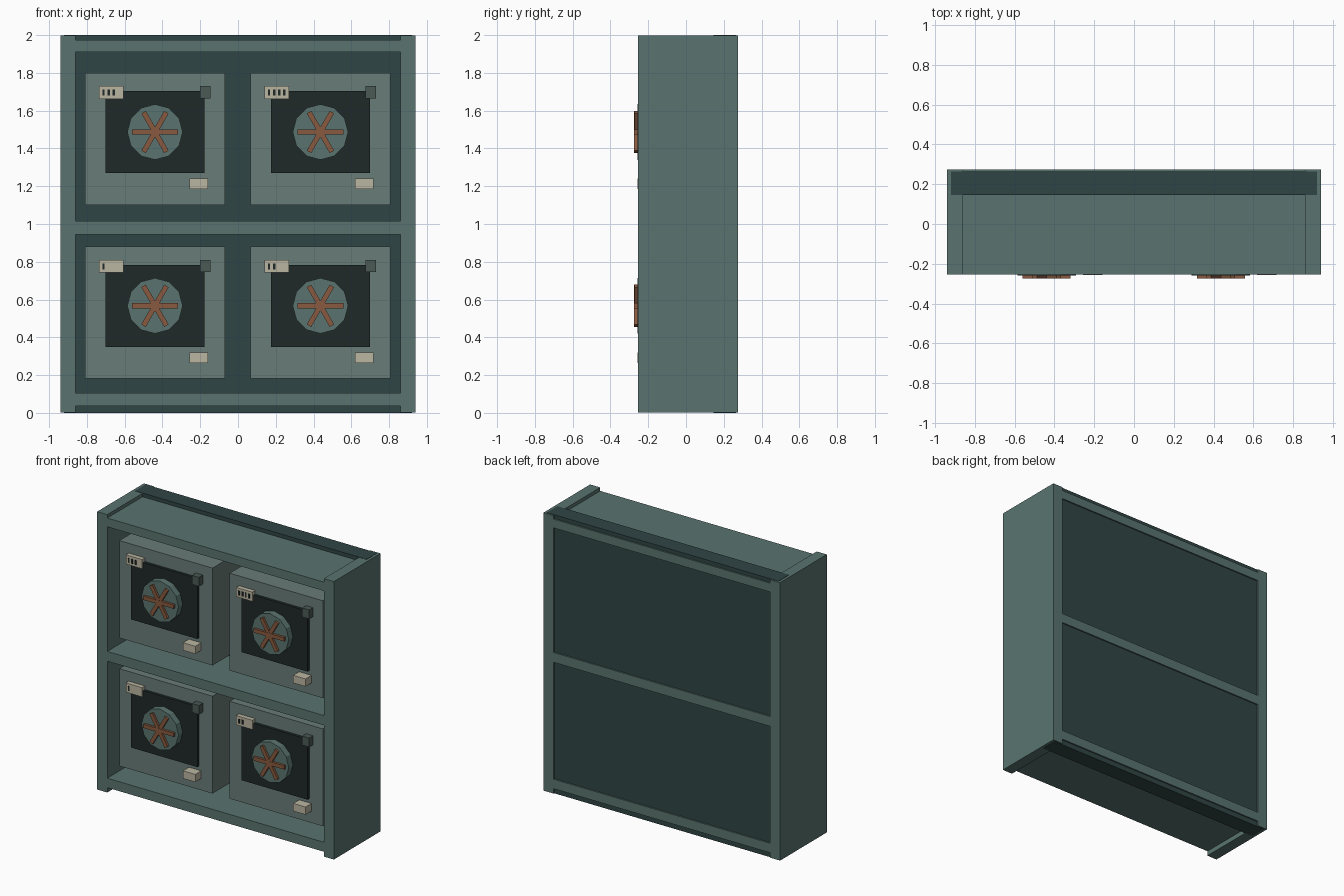
import bpy
from math import pi

if "Cube" in bpy.data.objects:
    bpy.data.objects.remove(bpy.data.objects["Cube"])


def mat(name, r, g, b):
    m = bpy.data.materials.new(name)
    m.diffuse_color = (r, g, b, 1)
    m.use_nodes = True
    m.node_tree.nodes["Principled BSDF"].inputs["Base Color"].default_value = m.diffuse_color
    return m


TEAL = mat("teal_paint", 0.10, 0.175, 0.16)
DARK = mat("dark_teal", 0.03, 0.06, 0.06)
GREY = mat("drawer_grey", 0.14, 0.20, 0.185)
BLACK = mat("black", 0.014, 0.022, 0.022)
RUST = mat("copper", 0.25, 0.10, 0.05)
CREAM = mat("cream", 0.50, 0.47, 0.36)
LATCH = mat("latch_grey", 0.07, 0.10, 0.09)


def box(name, x, y, z, m, rot=0):
    """Box from (min, max) ranges, optionally turned about the y axis."""
    bpy.ops.mesh.primitive_cube_add(
        size=1, location=(sum(x) / 2, sum(y) / 2, sum(z) / 2), rotation=(0, rot, 0))
    o = bpy.context.object
    o.name = name
    o.scale = (x[1] - x[0], y[1] - y[0], z[1] - z[0])
    o.data.materials.append(m)
    return o


# Cabinet: side panels, shelves, back panel
F, B = -0.255, 0.275
for s, n in ((-1, "left"), (1, "right")):
    box(n + "_side_panel", sorted((s * 0.86, s * 0.94)), (F, B), (0.002, 1.998), TEAL)
for n, z in (("bottom", (0.037, 0.105)), ("middle", (0.945, 1.015)), ("top", (1.91, 1.973))):
    box(n + "_shelf", (-0.86, 0.86), (F, B), z, TEAL)
box("back_panel", (-0.92, 0.92), (0.145, 0.265), (0, 2), DARK)


def unit(dx, dz, bars):
    """One wall-mounted unit with dial; (dx, dz) is the dial centre."""
    def part(name, x, y, z, m, rot=0):
        return box(name, (dx + x[0], dx + x[1]), y, (dz + z[0], dz + z[1]), m, rot)

    part("unit_body", (-0.37, 0.37), (-0.19, 0.16), (-0.386, 0.313), GREY)
    part("unit_face", (-0.263, 0.263), (-0.21, -0.18), (-0.217, 0.217), BLACK)
    # Dial disc and its three crossed bars
    bpy.ops.mesh.primitive_cylinder_add(
        vertices=12, radius=0.147, depth=0.062, location=(dx, -0.227, dz), rotation=(pi / 2, 0, 0))
    disc = bpy.context.object
    disc.name = "dial_disc"
    disc.data.materials.append(TEAL)
    for i in range(3):
        part("dial_spoke", (-0.121, 0.121), (-0.275 + i * 0.0007, -0.24),
             (-0.0135, 0.0135), RUST, i * pi / 3)
    # Number plate with tally marks, latch and label block
    part("tally_plate", (-0.296, -0.167), (-0.222, -0.18), (0.176, 0.243), CREAM)
    for i in range(bars):
        x = -0.272 + i * 0.027
        part("tally_mark", (x - 0.006, x + 0.006), (-0.226, -0.21), (0.193, 0.225), BLACK)
    part("latch", (0.238, 0.293), (-0.235, -0.18), (0.178, 0.243), LATCH)
    part("label_block", (0.182, 0.28), (-0.257, -0.18), (-0.302, -0.247), CREAM)


for row in range(2):
    for col in range(2):
        unit(-0.4395 + col * 0.876, 0.567 + row * 0.92, 1 + col + 2 * row)
